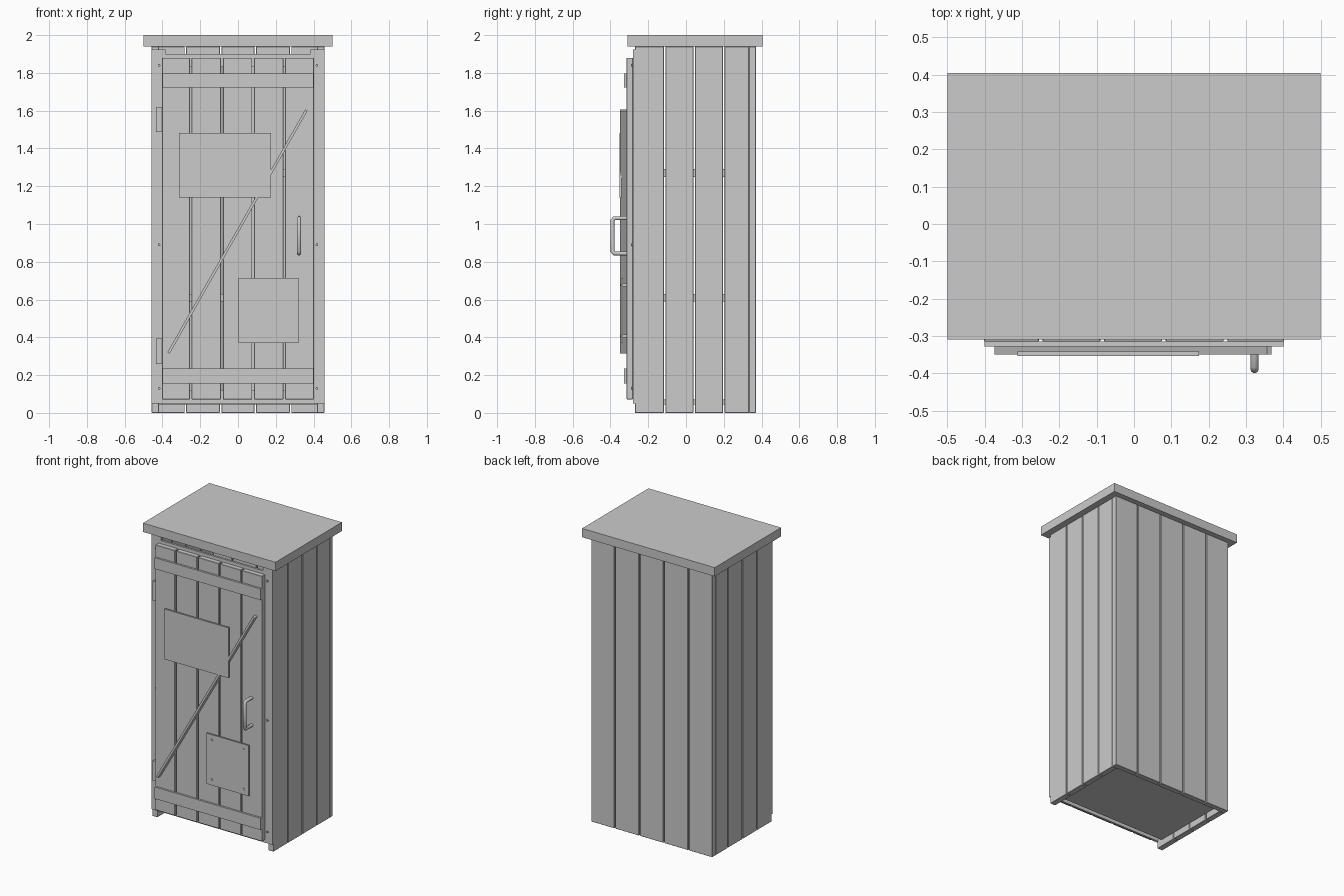
import bpy
import math
from mathutils import Vector

if "Cube" in bpy.data.objects:
    bpy.data.objects.remove(bpy.data.objects["Cube"], do_unlink=True)

grey = bpy.data.materials.new("plain grey")
grey.use_nodes = True
grey.diffuse_color = (0.6, 0.6, 0.6, 1)
grey.node_tree.nodes["Principled BSDF"].inputs["Base Color"].default_value = (0.6, 0.6, 0.6, 1)


def box(name, x, y, z, bevel=0):
    """Box from (min, max) ranges, with an optional chamfer."""
    bpy.ops.mesh.primitive_cube_add(size=1, location=[sum(r) / 2 for r in (x, y, z)])
    ob = bpy.context.object
    ob.name = name
    ob.scale = [r[1] - r[0] for r in (x, y, z)]
    bpy.ops.object.transform_apply(location=False, rotation=False)
    ob.data.materials.append(grey)
    if bevel:
        mod = ob.modifiers.new("chamfer", "BEVEL")
        mod.width = bevel
        mod.segments = 1
    return ob


def spans(edges, gap):
    """Plank ranges between neighbouring edges, leaving a gap at each joint."""
    last = len(edges) - 2
    for i, (a, b) in enumerate(zip(edges, edges[1:])):
        yield (a + (gap / 2 if i else 0), b - (gap / 2 if i < last else 0))


def nail(name, x, y, z):
    bpy.ops.mesh.primitive_cylinder_add(vertices=10, radius=0.007, depth=0.01,
                                        location=(x, y, z), rotation=(math.pi / 2, 0, 0))
    bpy.context.object.name = name
    bpy.context.object.data.materials.append(grey)


# Roof slab and floor
box("roof", (-0.5, 0.5), (-0.31, 0.405), (1.94, 2.0))
box("floor", (-0.42, 0.42), (-0.23, 0.335), (0.045, 0.07))

# Plank walls
for s, side in ((-1, "right"), (1, "left")):
    x = sorted((s * 0.457, s * 0.418))
    for y in spans((-0.27, -0.113, 0.043, 0.2, 0.334), 0.008):
        box(side + "_wall_plank", x, y, (0, 1.94), 0.002)
for x in spans((-0.457, -0.278, -0.092, 0.092, 0.278, 0.457), 0.008):
    box("back_wall_plank", x, (0.334, 0.37), (0, 1.94), 0.002)

# Inner battens that hold the planks together
for z in ((0.59, 0.63), (1.25, 1.29)):
    box("back_batten", (-0.418, 0.418), (0.31, 0.334), z)
    for s in (-1, 1):
        box("side_batten", sorted((s * 0.418, s * 0.395)), (-0.26, 0.31), z)

# Front frame
for s in (-1, 1):
    box("frame_post", sorted((s * 0.457, s * 0.385)), (-0.28, -0.265), (0.05, 1.925))
    for z in (0.13, 0.89, 1.84):
        nail("frame_nail", s * 0.418, -0.283, z)
for z in ((0.05, 0.12), (1.83, 1.9)):
    box("frame_rail", (-0.385, 0.385), (-0.279, -0.265), z)

# Door planks, rails and hinges
for x in spans((-0.402, -0.25, -0.085, 0.08, 0.245, 0.402), 0.01):
    box("door_plank", x, (-0.315, -0.281), (0.072, 1.88), 0.002)
for z in ((0.155, 0.235), (1.722, 1.798)):
    box("door_rail", (-0.4, 0.4), (-0.328, -0.315), z)
for z in ((0.26, 0.395), (1.487, 1.62)):
    box("hinge", (-0.433, -0.402), (-0.3, -0.279), z)

# Diagonal brace
low, high = Vector((-0.368, 0, 0.317)), Vector((0.362, 0, 1.603))
run = high - low
half = run.length / 2
brace = box("diagonal_brace", (-half, half), (-0.0175, 0.0175), (-0.007, 0.007))
brace.location = (low + high) / 2 + Vector((0, -0.332, 0))
brace.rotation_euler = (0, -math.atan2(run.z, run.x), 0)

# Sign plates
box("upper_plate", (-0.312, 0.174), (-0.353, -0.341), (1.14, 1.482))
box("lower_plate", (0.003, 0.32), (-0.343, -0.333), (0.37, 0.715))
for x in (0.042, 0.284):
    for z in (0.408, 0.678):
        nail("plate_nail", x, -0.342, z)
        box("plate_spacer", (x - 0.008, x + 0.008), (-0.335, -0.314), (z - 0.008, z + 0.008))

# Door handle: a bent round bar
curve = bpy.data.curves.new("door_handle", "CURVE")
curve.dimensions = "3D"
curve.bevel_depth = 0.011
curve.bevel_resolution = 3
path = [(-0.312, 0.844), (-0.38, 0.844), (-0.389, 0.855), (-0.389, 1.02), (-0.38, 1.031), (-0.312, 1.031)]
spline = curve.splines.new("POLY")
spline.points.add(len(path) - 1)
for point, (y, z) in zip(spline.points, path):
    point.co = (0.323, y, z, 1)
curve.materials.append(grey)
handle = bpy.data.objects.new("door_handle", curve)
bpy.context.collection.objects.link(handle)
